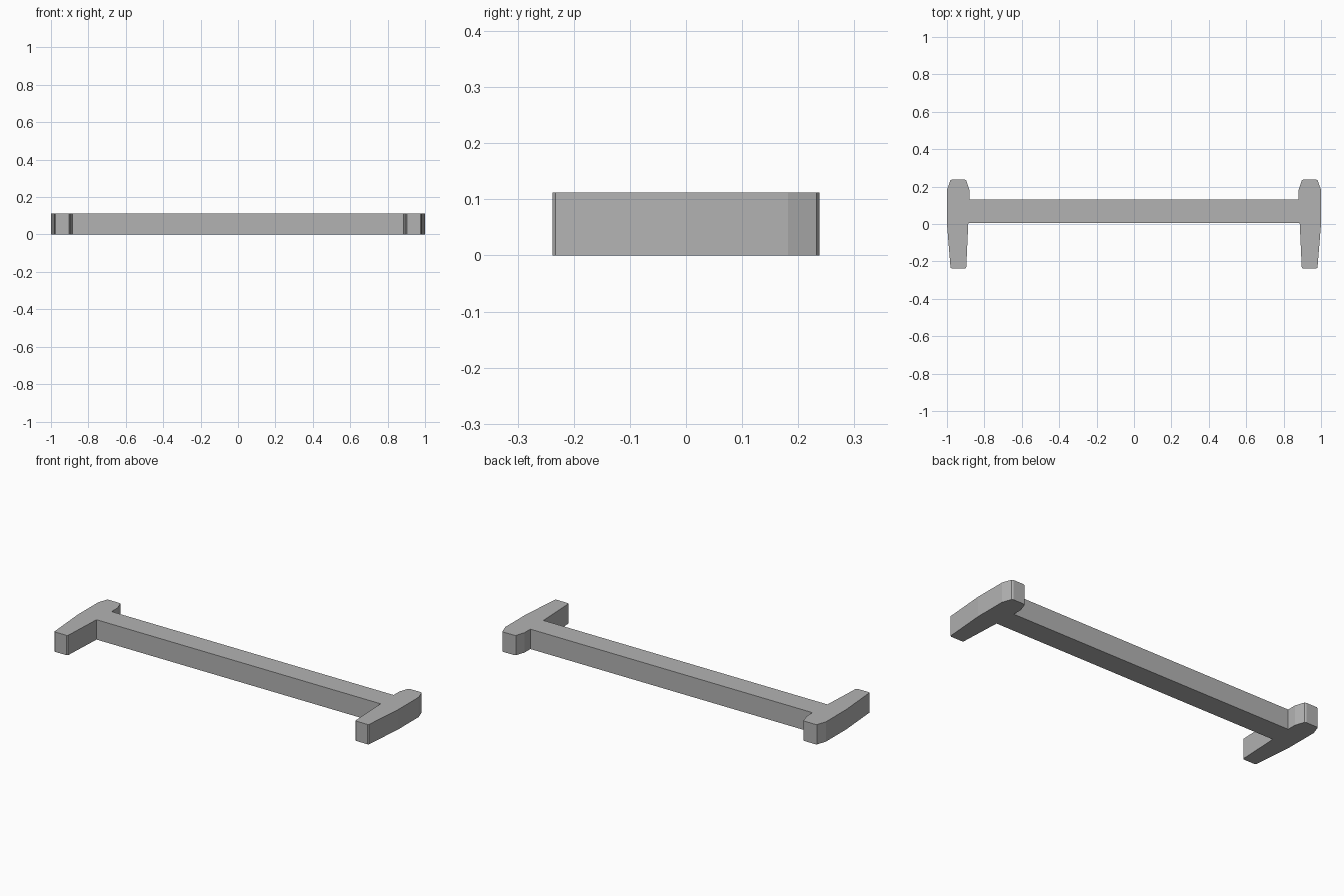
import bpy
import bmesh

if "Cube" in bpy.data.objects:
    bpy.data.objects.remove(bpy.data.objects["Cube"], do_unlink=True)

HEIGHT = 0.112

grey = bpy.data.materials.new("plain grey")
grey.use_nodes = True
colour = (0.45, 0.45, 0.45, 1)
grey.diffuse_color = colour
grey.node_tree.nodes["Principled BSDF"].inputs["Base Color"].default_value = colour

# Half outline of the bar with its tapered foot, from front to back
half = [
    (0.886, 0.005), (0.897, -0.233), (0.903, -0.238), (0.975, -0.238),
    (0.981, -0.233), (1.0, 0.0), (1.0, 0.182), (0.982, 0.233),
    (0.974, 0.238), (0.906, 0.238), (0.897, 0.233), (0.88, 0.182),
    (0.88, 0.13),
]
outline = half + [(-x, y) for x, y in reversed(half)]

# Extrude the mirrored outline into a solid crossbar
bm = bmesh.new()
base = bm.faces.new([bm.verts.new((x, y, 0)) for x, y in outline])
top = bmesh.ops.extrude_face_region(bm, geom=[base], use_keep_orig=True)
bmesh.ops.translate(
    bm, vec=(0, 0, HEIGHT),
    verts=[v for v in top["geom"] if isinstance(v, bmesh.types.BMVert)])
bmesh.ops.recalc_face_normals(bm, faces=bm.faces)

mesh = bpy.data.meshes.new("crossbar_with_feet")
bm.to_mesh(mesh)
bm.free()
mesh.materials.append(grey)
bar = bpy.data.objects.new("crossbar_with_feet", mesh)
bpy.context.collection.objects.link(bar)
